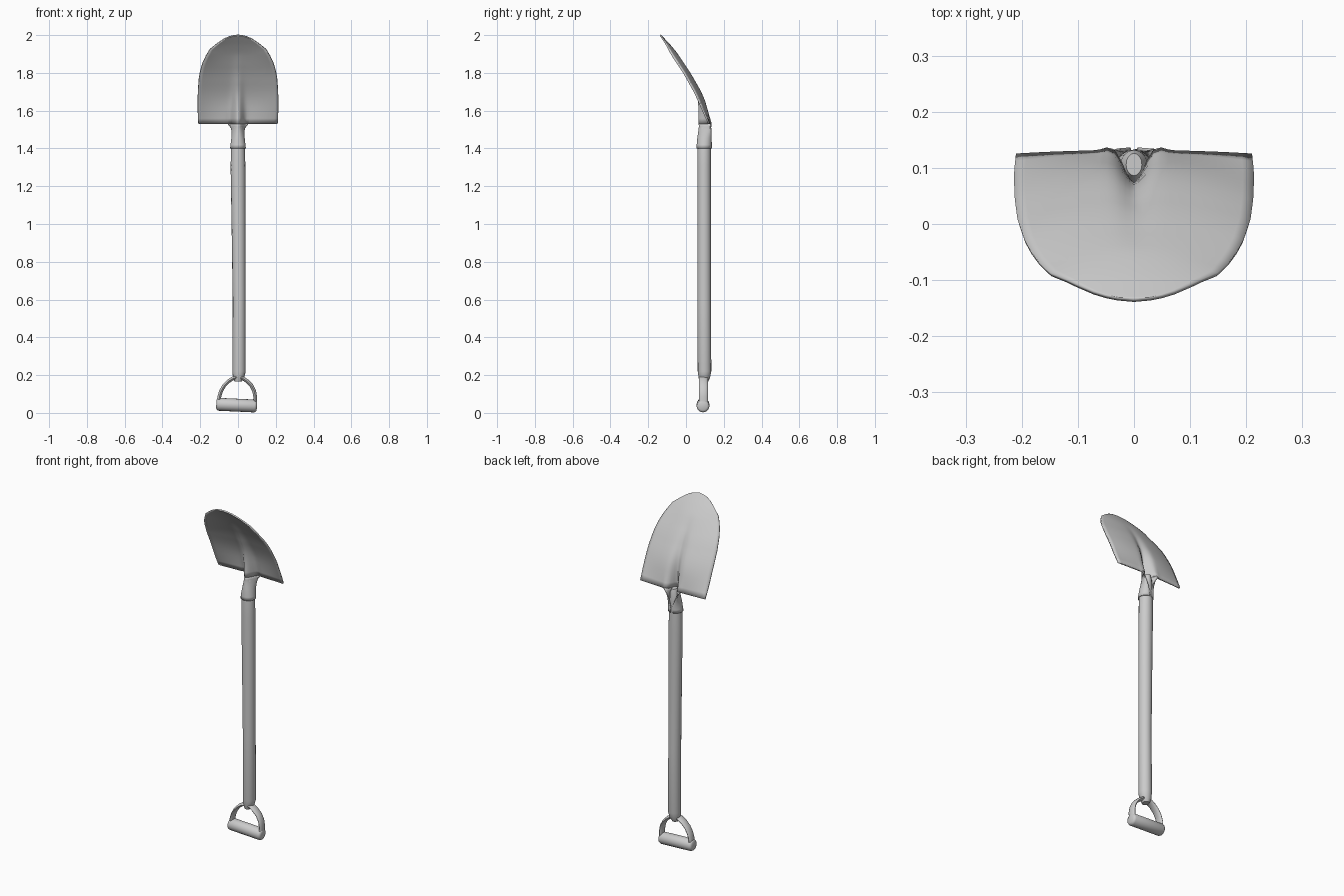
import bpy, bmesh, math
from mathutils import Vector

if "Cube" in bpy.data.objects:
    bpy.data.objects.remove(bpy.data.objects["Cube"])


def lerp_table(table, z):
    for a, b in zip(table, table[1:]):
        if z <= b[0]:
            t = max(0.0, (z - a[0]) / (b[0] - a[0]))
            return [p + (q - p) * t for p, q in zip(a[1:], b[1:])]
    return list(table[-1][1:])


def loft(name, rings, closed=True, caps=True, thickness=0.0, angle=50):
    bm = bmesh.new()
    rows = [[bm.verts.new(p) for p in r] for r in rings]
    n = len(rows[0])
    for a, b in zip(rows, rows[1:]):
        for i in range(n if closed else n - 1):
            j = (i + 1) % n
            bm.faces.new((a[i], a[j], b[j], b[i]))
    if closed and caps:
        bm.faces.new(rows[0])
        bm.faces.new(rows[-1])
    bmesh.ops.remove_doubles(bm, verts=bm.verts, dist=1e-5)
    bmesh.ops.recalc_face_normals(bm, faces=bm.faces)
    me = bpy.data.meshes.new(name)
    bm.to_mesh(me)
    bm.free()
    ob = bpy.data.objects.new(name, me)
    bpy.context.collection.objects.link(ob)
    if thickness:
        m = ob.modifiers.new("thickness", 'SOLIDIFY')
        m.thickness = thickness
        m.offset = 0
    bpy.ops.object.select_all(action='DESELECT')
    ob.select_set(True)
    bpy.context.view_layer.objects.active = ob
    bpy.ops.object.shade_smooth_by_angle(angle=math.radians(angle))
    return ob


def ellipse(center, u, v, ru, rv, n=16):
    return [center + u * (ru * math.cos(2 * math.pi * i / n)) + v * (rv * math.sin(2 * math.pi * i / n))
            for i in range(n)]


X, Y, Z = Vector((1, 0, 0)), Vector((0, 1, 0)), Vector((0, 0, 1))

# Shaft: z, centre x, radius x, centre y, radius y
shaft = [(0.165, 0.0, 0.018, 0.095, 0.022), (0.185, 0.003, 0.03, 0.097, 0.03),
         (0.22, 0.006, 0.035, 0.098, 0.036), (0.6, 0.006, 0.034, 0.096, 0.036),
         (1.0, 0.003, 0.037, 0.096, 0.036), (1.3, 0.0, 0.039, 0.096, 0.036),
         (1.4, 0.0, 0.037, 0.096, 0.036), (1.46, 0.0, 0.03, 0.098, 0.034),
         (1.51, 0.0, 0.025, 0.102, 0.03), (1.535, 0.0, 0.014, 0.106, 0.02)]
loft("shaft", [ellipse(Vector((cx, cy, z)), X, Y, rx, ry) for z, cx, rx, cy, ry in shaft])

# Blade: z -> half width, centre y, side curl, rib depth
width = [(1.53, .21), (1.6, .213), (1.7, .212), (1.78, .206), (1.84, .192), (1.88, .175),
         (1.925, .148), (1.96, .103), (1.98, .072), (1.99, .05), (1.996, .03), (2.0, 0.0)]
shape = [(1.53, .128, .006, .058), (1.6, .114, .024, .043), (1.65, .1, .032, .033),
         (1.7, .079, .034, .021), (1.8, .021, .032, .007), (1.9, -.047, .03, 0.0),
         (1.95, -.089, .014, 0.0), (2.0, -.136, 0.0, 0.0)]


def blade_y(x, z):
    w = max(lerp_table(width, z)[0], 1e-4)
    yc, curl, rib = lerp_table(shape, z)
    lip = 0.009 * max(0.0, 1 - (z - 1.53) / 0.07)
    return (yc - curl * (x / w) ** 2 - rib * math.exp(-(x / 0.026) ** 2)
            + lip * math.exp(-((abs(x) - 0.04) / 0.016) ** 2))


zs = [1.53 + 0.03 * i for i in range(13)] + [1.91, 1.925, 1.945, 1.96, 1.97, 1.98, 1.99, 1.996, 2.0]
rows = []
for z in zs:
    w = lerp_table(width, z)[0]
    us = [(i - 16) / 16 for i in range(33)]
    xs = [w * math.copysign(abs(u) ** 1.5, u) for u in us]
    rows.append([Vector((x, blade_y(x, z), z)) for x in xs])
loft("blade", rows, closed=False, thickness=0.008)

# Socket: wraps the shaft and opens out into the rib of the blade
rows = []
for k in range(8):
    t = k / 7
    z = 1.40 + 0.135 * t
    cx, rx, cy, ry = lerp_table(shaft, z)
    b = t ** 2.2
    row = []
    for i in range(25):
        s = (i - 12) / 12
        a = s * math.radians(172)
        ring = Vector((cx + (rx + .002) * math.sin(a), cy - (ry + .002) * math.cos(a), z))
        x = 0.058 * s
        row.append(ring.lerp(Vector((x, blade_y(x, 1.53), z)), b))
    rows.append(row)
loft("socket", rows, closed=False, thickness=0.006)

# Grip: rounded bar, slightly tilted
a, b = Vector((-0.115, 0.09, 0.046)), Vector((0.1, 0.09, 0.036))
d = (b - a).normalized()
up = d.cross(Y).normalized()
prof = [(0, .022), (.02, .03), (.06, .034), (.5, .034), (.94, .034), (.98, .03), (1, .022)]
loft("grip", [ellipse(a.lerp(b, t), Y, up, r, r) for t, r in prof])

# Yoke: arched strap joining grip and shaft
path = [(-.1, .05), (-.099, .085), (-.09, .115), (-.073, .145), (-.05, .168), (-.025, .184), (0, .19),
        (.024, .184), (.048, .168), (.071, .145), (.086, .115), (.091, .085), (.09, .045)]
pts = [Vector((x, 0.092, z)) for x, z in path]
rings = []
for i, p in enumerate(pts):
    t = (pts[min(i + 1, len(pts) - 1)] - pts[max(i - 1, 0)]).normalized()
    rings.append(ellipse(p, t.cross(Y).normalized(), Y, 0.010, 0.024, 12))
loft("yoke", rings)
